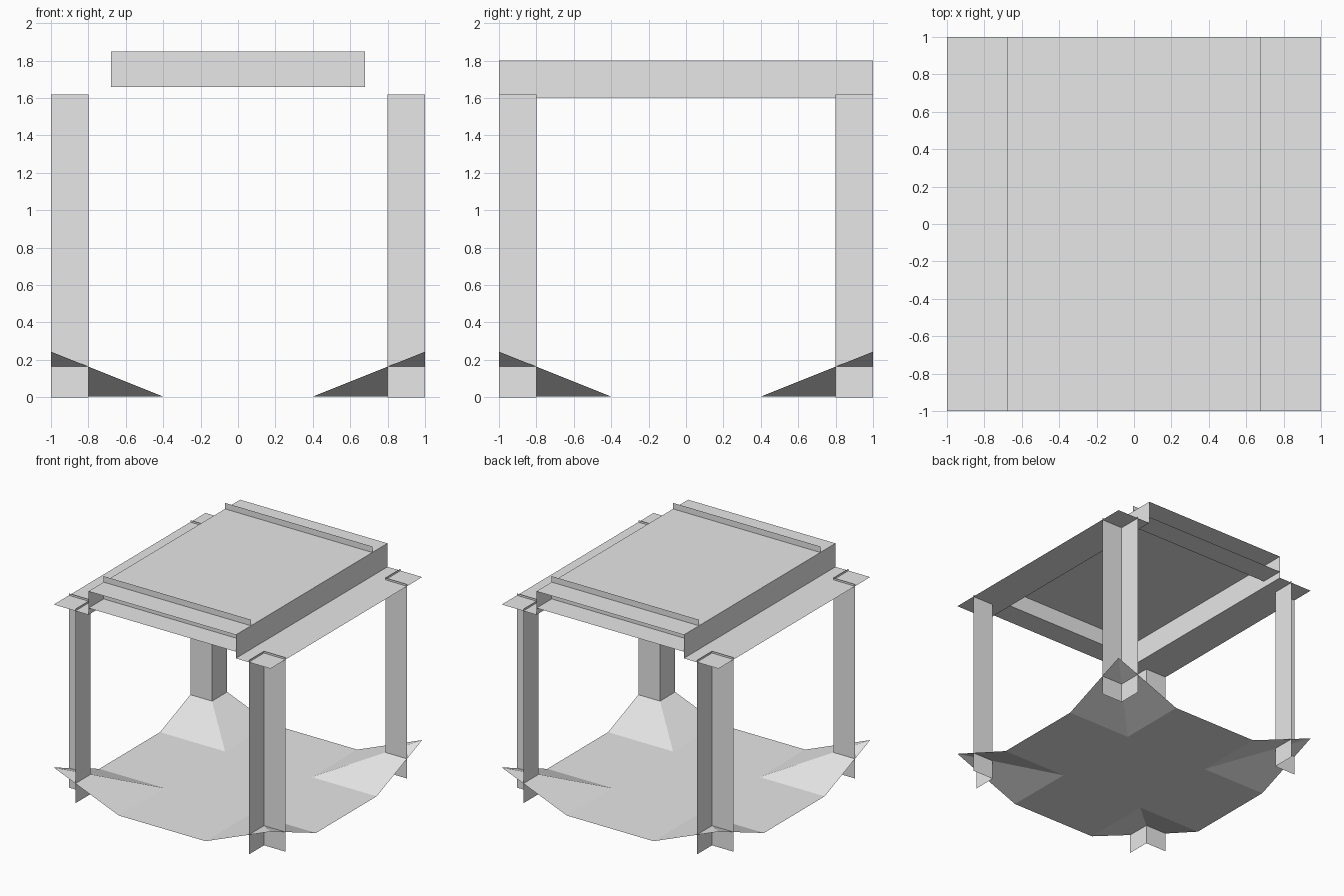
import bpy

# Remove the default cube only
cube = bpy.data.objects.get("Cube")
if cube:
    bpy.data.objects.remove(cube, do_unlink=True)

GREY = (0.8, 0.8, 0.8, 1.0)
grey = bpy.data.materials.new("light_grey")
grey.use_nodes = True
grey.diffuse_color = GREY
grey.node_tree.nodes["Principled BSDF"].inputs["Base Color"].default_value = GREY


def quarter_sheet(name, verts, faces):
    """Thin sheet drawn in the +x +y quarter and mirrored to the other three."""
    mesh = bpy.data.meshes.new(name)
    mesh.from_pydata(verts, [], faces)
    mesh.materials.append(grey)
    obj = bpy.data.objects.new(name, mesh)
    bpy.context.scene.collection.objects.link(obj)
    mirror = obj.modifiers.new("mirror", 'MIRROR')
    mirror.use_axis = (True, True, False)
    mirror.use_clip = True
    return obj


def flat(name, x0, x1, y0, y1, z):
    """Level panel facing up."""
    quarter_sheet(name, [(x0, y0, z), (x1, y0, z), (x1, y1, z), (x0, y1, z)],
                  [(0, 1, 2, 3)])


def wall_x(name, x, y0, y1, z0, z1):
    """Upright panel facing outward along x."""
    quarter_sheet(name, [(x, y0, z0), (x, y1, z0), (x, y1, z1), (x, y0, z1)],
                  [(0, 1, 2, 3)])


def wall_y(name, y, x0, x1, z0, z1):
    """Upright panel facing outward along y."""
    quarter_sheet(name, [(x1, y, z0), (x0, y, z0), (x0, y, z1), (x1, y, z1)],
                  [(0, 1, 2, 3)])


EDGE, POST, ROOF, FOLD = 1.0, 0.8, 0.68, 0.4
FLOOR, LEDGE, EAVE, TOP = 0.004, 1.604, 1.66, 1.80

# Floor: flat middle with each corner folded up along its diagonal
steps = (0, FOLD, EDGE)
floor_verts = [(x, y, FLOOR) for y in steps for x in steps]
floor_verts[8] = (EDGE, EDGE, FLOOR + 0.24)
quarter_sheet("floor", floor_verts,
              [(0, 1, 4, 3), (1, 2, 5, 4), (3, 4, 7, 6), (4, 5, 8), (4, 8, 7)])

# Corner posts: two upright panels meeting in an L, open outward
wall_x("post_side_panel", POST, POST, EDGE, 0, 1.62)
wall_y("post_front_panel", POST, POST, EDGE, 0, 1.62)

# Roof: raised top, side walls and low side ledges
flat("roof_top", 0, ROOF, 0, EDGE, TOP)
wall_x("roof_side_wall", ROOF, 0, EDGE, LEDGE, TOP)
flat("side_ledge", ROOF, EDGE, 0, EDGE, LEDGE)

# Front and back: recessed upright panels with a ledge under each
wall_y("roof_end_wall", POST, 0, ROOF, EAVE, 1.85)
flat("end_ledge", 0, ROOF, POST, EDGE, EAVE)
